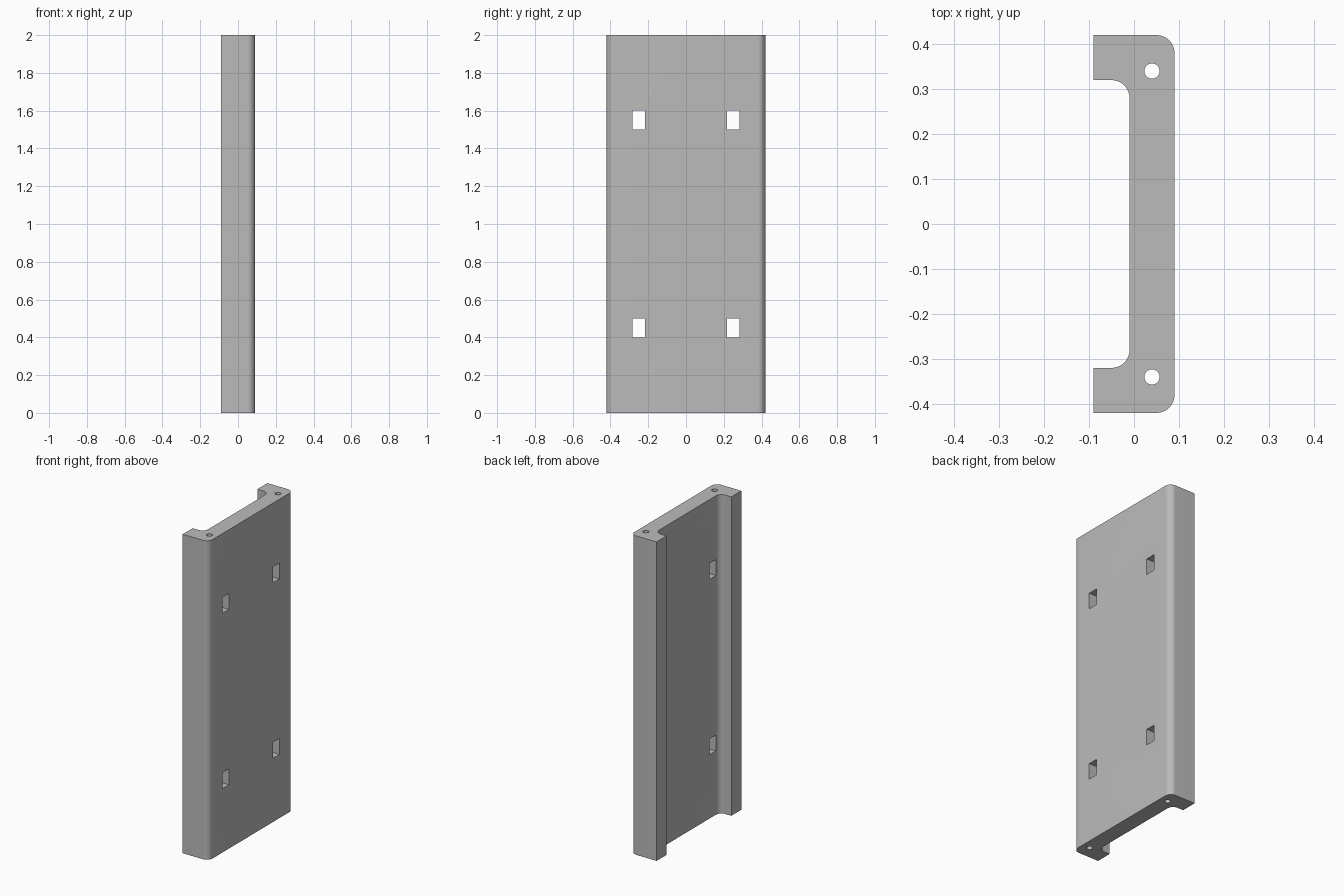
import bpy, bmesh
from math import cos, sin, radians

HEIGHT = 2.0
OUT_X, IN_X, BACK_X = 0.09, -0.01, -0.09
OUT_Y, IN_Y = 0.42, 0.32
RADIUS = 0.04

cube = bpy.data.objects.get("Cube")
if cube:
    bpy.data.objects.remove(cube)

grey = bpy.data.materials.new("plain grey")
grey.use_nodes = True
colour = (0.5, 0.5, 0.5, 1)
grey.diffuse_color = colour
grey.node_tree.nodes["Principled BSDF"].inputs["Base Color"].default_value = colour


def arc(cx, cy, start, end, steps=10):
    angles = [radians(start + (end - start) * i / steps) for i in range(steps + 1)]
    return [(cx + RADIUS * cos(a), cy + RADIUS * sin(a)) for a in angles]


def make_object(name, bm):
    bmesh.ops.recalc_face_normals(bm, faces=bm.faces)
    mesh = bpy.data.meshes.new(name)
    bm.to_mesh(mesh)
    bm.free()
    mesh.materials.append(grey)
    obj = bpy.data.objects.new(name, mesh)
    bpy.context.collection.objects.link(obj)
    return obj


def prism(name, outline, z0, z1):
    bm = bmesh.new()
    face = bm.faces.new([bm.verts.new((x, y, z0)) for x, y in outline])
    top = bmesh.ops.extrude_face_region(bm, geom=[face])["geom"]
    verts = [v for v in top if isinstance(v, bmesh.types.BMVert)]
    bmesh.ops.translate(bm, verts=verts, vec=(0, 0, z1 - z0))
    return make_object(name, bm)


# Channel: one half of the rounded profile, mirrored across y
half = [(BACK_X, IN_Y), (BACK_X, OUT_Y)]
half += arc(OUT_X - RADIUS, OUT_Y - RADIUS, 90, 0)
inner = arc(IN_X - RADIUS, IN_Y - RADIUS, 0, 90)
half = inner + half[:1] + half[1:]
outline = half + [(x, -y) for x, y in reversed(half)]
channel = prism("channel_panel", outline, 0, HEIGHT)

# Cutters: round bores along the height and rectangular slots through the web
cutters = []
for side in (-1, 1):
    bm = bmesh.new()
    bmesh.ops.create_cone(bm, cap_ends=True, segments=32, radius1=0.017,
                          radius2=0.017, depth=HEIGHT + 0.2)
    bmesh.ops.translate(bm, verts=bm.verts, vec=(0.04, side * 0.34, HEIGHT / 2))
    cutters.append(make_object("bore_cutter", bm))
    for z in (0.4, 1.5):
        y0, y1 = side * 0.25 - 0.032, side * 0.25 + 0.032
        slot = [(-0.06, y0), (0.2, y0), (0.2, y1), (-0.06, y1)]
        cutters.append(prism("slot_cutter", slot, z, z + 0.1))

bpy.context.view_layer.objects.active = channel
for cutter in cutters:
    cutter.hide_render = True
    mod = channel.modifiers.new("cut", "BOOLEAN")
    mod.operation = "DIFFERENCE"
    mod.solver = "EXACT"
    mod.object = cutter
    bpy.ops.object.modifier_apply(modifier=mod.name)
    bpy.data.objects.remove(cutter)

# Smooth rounded corners, sharp edges elsewhere
bpy.ops.object.select_all(action="DESELECT")
channel.select_set(True)
bpy.ops.object.shade_smooth_by_angle(angle=radians(30))
